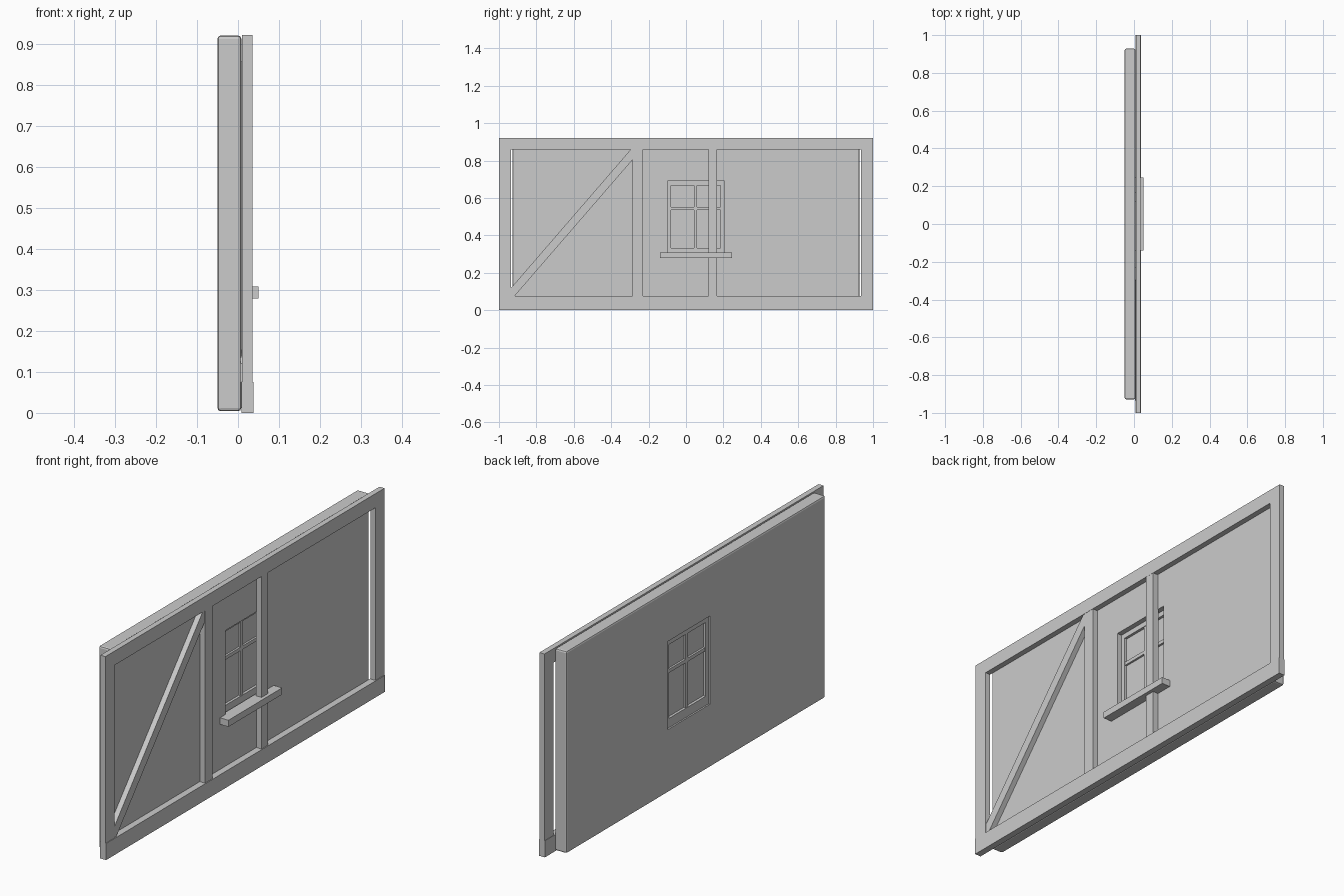
import bpy

if "Cube" in bpy.data.objects:
    bpy.data.objects.remove(bpy.data.objects["Cube"])


def prism(name, outline, x0, x1):
    """Extrude a (y, z) outline from x0 to x1."""
    n = len(outline)
    verts = [(x, y, z) for x in (x0, x1) for y, z in outline]
    faces = [tuple(reversed(range(n))), tuple(range(n, 2 * n))]
    faces += [(i, (i + 1) % n, n + (i + 1) % n, n + i) for i in range(n)]
    mesh = bpy.data.meshes.new(name)
    mesh.from_pydata(verts, [], faces)
    obj = bpy.data.objects.new(name, mesh)
    bpy.context.collection.objects.link(obj)
    return obj


def box(name, x, y, z):
    return prism(name, [(y[0], z[0]), (y[1], z[0]), (y[1], z[1]), (y[0], z[1])], *x)


# Wall panel with chamfered edges and a window opening
panel = box("wall_panel", (-0.05, 0.008), (-0.928, 0.928), (0.004, 0.921))
bevel = panel.modifiers.new("chamfer", 'BEVEL')
bevel.width = 0.008
bevel.segments = 2
cutter = box("window_cutter", (-0.1, 0.1), (-0.10, 0.205), (0.29, 0.69))
cutter.hide_render = True
cutter.hide_viewport = True
cutter.display_type = 'WIRE'
cut = panel.modifiers.new("window_opening", 'BOOLEAN')
cut.object = cutter
cut.operation = 'DIFFERENCE'
cut.solver = 'EXACT'

# Outer timber frame
box("bottom_beam", (0.008, 0.038), (-1, 1), (0, 0.075))
box("top_beam", (0.01, 0.035), (-1, 1), (0.858, 0.922))
box("left_end_post", (0.01, 0.035), (-1, -0.935), (0.075, 0.858))
box("right_end_post", (0.01, 0.035), (0.935, 1), (0.075, 0.858))

# Inner posts and diagonal brace
for name, y in (("brace_post", (-0.285, -0.23)), ("window_post", (0.12, 0.167))):
    box(name, (0.006, 0.034), y, (0.075, 0.858))
prism("diagonal_brace",
      [(-0.935, 0.075), (-0.917, 0.075), (-0.285, 0.805), (-0.285, 0.858),
       (-0.297, 0.858), (-0.935, 0.12)], 0.006, 0.032)

# Window: surround, glazing bars, pane and sill
fx = (-0.043, -0.015)
for name, y in (("left_jamb", (-0.10, -0.08)), ("right_jamb", (0.185, 0.205))):
    box(name, fx, y, (0.29, 0.69))
box("window_head", fx, (-0.08, 0.185), (0.667, 0.69))
box("window_base", fx, (-0.08, 0.185), (0.29, 0.332))
bx = (-0.040, -0.018)
box("vertical_bar", bx, (0.044, 0.06), (0.332, 0.667))
for name, y in (("left_cross_bar", (-0.08, 0.044)), ("right_cross_bar", (0.06, 0.185))):
    box(name, bx, y, (0.536, 0.552))
box("window_pane", (-0.031, -0.027), (-0.085, 0.19), (0.325, 0.672))
box("window_sill", (-0.005, 0.05), (-0.14, 0.245), (0.279, 0.309))
